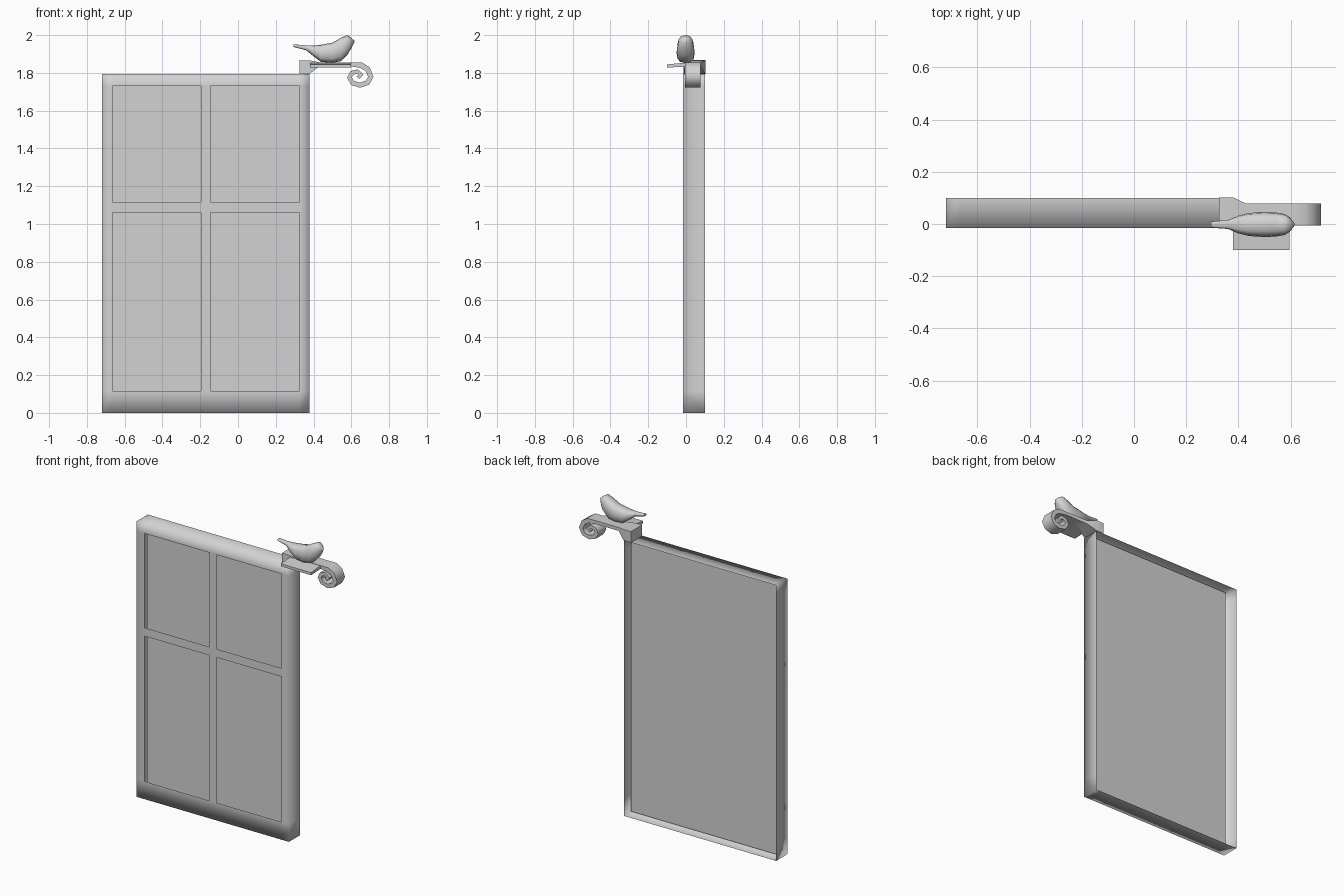
import bpy, bmesh, math
from mathutils import Vector

old = bpy.data.objects.get("Cube")
if old:
    bpy.data.objects.remove(old, do_unlink=True)

grey = bpy.data.materials.new("plain grey")
grey.use_nodes = True
grey.diffuse_color = (0.65, 0.65, 0.65, 1)
grey.node_tree.nodes["Principled BSDF"].inputs["Base Color"].default_value = (0.65, 0.65, 0.65, 1)


def finish(name, bm, angle=None):
    """Turn a bmesh into a named, shaded object."""
    bmesh.ops.recalc_face_normals(bm, faces=bm.faces)
    mesh = bpy.data.meshes.new(name)
    bm.to_mesh(mesh)
    bm.free()
    mesh.materials.append(grey)
    ob = bpy.data.objects.new(name, mesh)
    bpy.context.collection.objects.link(ob)
    bpy.ops.object.select_all(action='DESELECT')
    bpy.context.view_layer.objects.active = ob
    ob.select_set(True)
    if angle:
        bpy.ops.object.shade_smooth_by_angle(angle=math.radians(angle))


def loft(bm, rings):
    """Skin a list of point rings and cap both ends."""
    loops = [[bm.verts.new(p) for p in ring] for ring in rings]
    n = len(loops[0])
    for a, b in zip(loops, loops[1:]):
        for i in range(n):
            bm.faces.new((a[i], a[(i + 1) % n], b[(i + 1) % n], b[i]))
    bm.faces.new(loops[0])
    bm.faces.new(loops[-1])


# Shutter frame: thin front lattice with four openings, sides open at the back
FRONT, BACK, PANEL = -0.015, 0.10, 0.039
xs = [-0.72, -0.665, -0.195, -0.145, 0.325, 0.378]
zs = [0, 0.115, 1.062, 1.117, 1.731, 1.795]
bm = bmesh.new()
grid = {(i, k): bm.verts.new((x, FRONT, z))
        for i, x in enumerate(xs) for k, z in enumerate(zs)}
for i in range(5):
    for k in range(5):
        if not (i % 2 and k % 2):
            bm.faces.new((grid[i, k], grid[i + 1, k], grid[i + 1, k + 1], grid[i, k + 1]))
rim = {v for (i, k), v in grid.items() if i in (0, 5) or k in (0, 5)}
outer = [e for e in bm.edges if e.is_boundary and set(e.verts) <= rim]
for v in bmesh.ops.extrude_edge_only(bm, edges=outer)["geom"]:
    if isinstance(v, bmesh.types.BMVert):
        v.co.y = BACK
finish("shutter_frame", bm, 100)

# Flat panel standing free inside the frame
bm = bmesh.new()
bm.faces.new([bm.verts.new((x, PANEL, z)) for x, z in (
    (-0.685, 0.008), (0.369, 0.008), (0.369, 1.787), (-0.685, 1.787))])
finish("inner_panel", bm)

# Bracket: corner block tapering to an arm that curls into a scroll
block = [(0.325, 1.831, 0.036), (0.38, 1.831, 0.035)]
arm = [(0.43, 1.845, 0.011), (0.60, 1.845, 0.011)]
curl = [(0.652, 1.841), (0.686, 1.82), (0.703, 1.78), (0.686, 1.748), (0.645, 1.735),
        (0.606, 1.747), (0.59, 1.775), (0.603, 1.80), (0.632, 1.807), (0.652, 1.79),
        (0.635, 1.775)]
path = block + arm + [(x, z, 0.015 - 0.0004 * n) for n, (x, z) in enumerate(curl)]
rings = []
for n, (x, z, half) in enumerate(path):
    a, b = path[max(n - 1, 0)], path[min(n + 1, len(path) - 1)]
    t = Vector((b[0] - a[0], b[1] - a[1])).normalized() if n > 3 else Vector((1, 0))
    nx, nz = -t.y * half, t.x * half
    y0, y1 = (-0.012, 0.102) if n < 2 else (-0.005, 0.078)
    rings.append([(x + nx, y0, z + nz), (x + nx, y1, z + nz),
                  (x - nx, y1, z - nz), (x - nx, y0, z - nz)])
bm = bmesh.new()
loft(bm, rings)
finish("scroll_bracket", bm, 70)

# Perch plate in front of the arm
bm = bmesh.new()
loft(bm, [[(x, 0.01, 1.834), (x, 0.01, 1.855), (x, -0.10, 1.845), (x, -0.10, 1.828)]
          for x in (0.38, 0.597)])
finish("perch_plate", bm)

# Bird: sections from tail to beak (x, bottom, top, half width), squarish when seen end-on
sections = [(0.295, 1.937, 1.951, 0.012), (0.36, 1.92, 1.946, 0.017),
            (0.40, 1.888, 1.945, 0.034), (0.44, 1.858, 1.949, 0.044),
            (0.50, 1.853, 1.960, 0.048), (0.545, 1.862, 1.986, 0.046),
            (0.578, 1.895, 2.0, 0.040), (0.597, 1.925, 1.988, 0.028),
            (0.616, 1.962, 1.970, 0.004)]
SIDES = 12


def squared(value):
    return math.copysign(abs(value) ** 0.75, value)


rings = []
for x, low, top, w in sections:
    ring = []
    for i in range(SIDES):
        a = math.tau * i / SIDES
        ring.append((x, -0.002 + w * squared(math.sin(a)),
                     (low + top) / 2 + (top - low) / 2 * squared(math.cos(a))))
    rings.append(ring)
bm = bmesh.new()
loft(bm, rings)
finish("bird", bm, 60)
